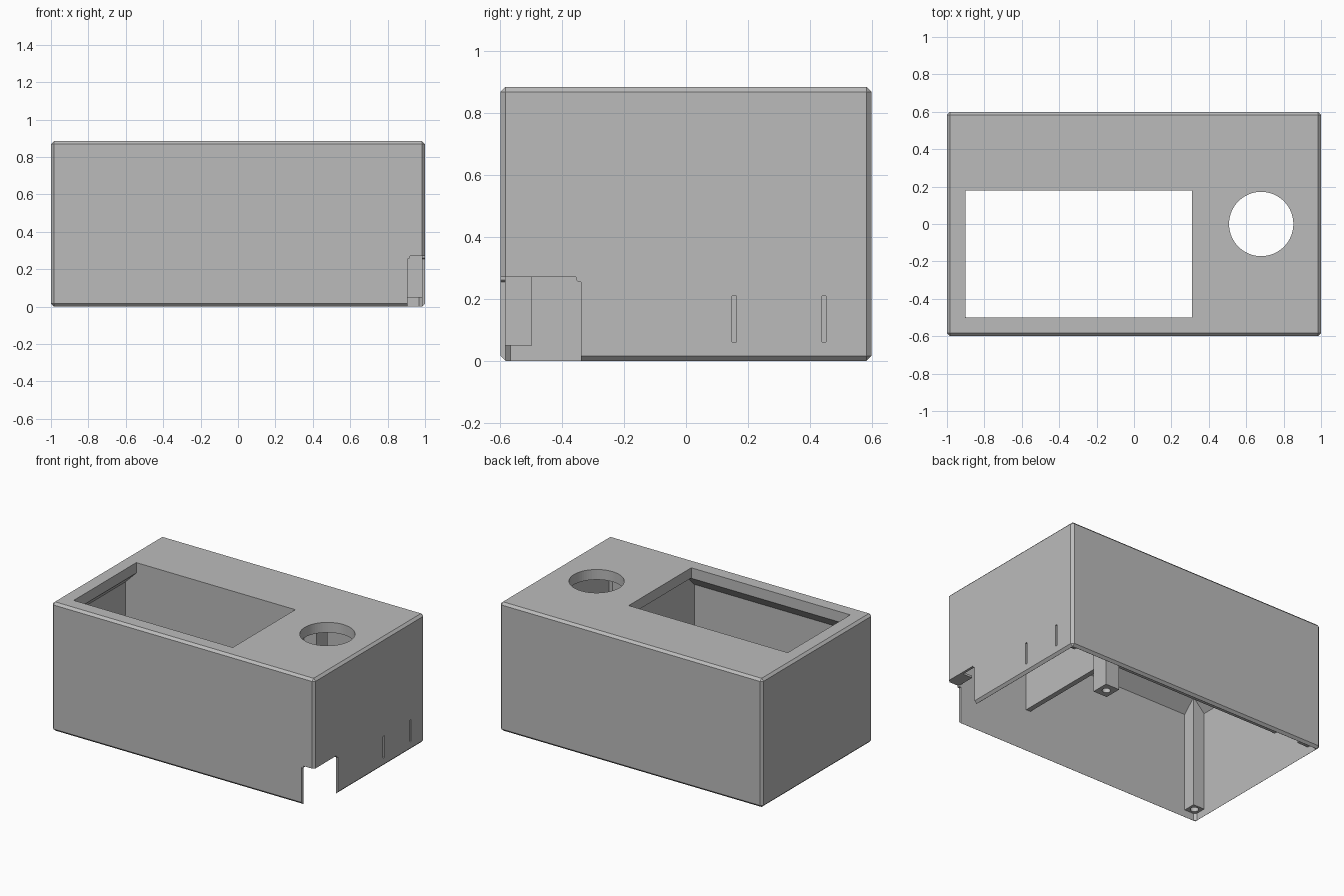
import bpy, bmesh
from mathutils import Vector

old = bpy.data.objects.get("Cube")
if old:
    bpy.data.objects.remove(old, do_unlink=True)

HX, HY, H = 1.0, 0.6, 0.885     # outer half sizes and height
WALL, CHAMFER = 0.017, 0.016
IX, IY = HX - WALL, HY - WALL   # inner half sizes
CEILING, RAMP = 0.815, 0.085
POST = 0.085

grey = bpy.data.materials.new("plain grey")
grey.use_nodes = True
grey.diffuse_color = (0.5, 0.5, 0.5, 1)
grey.node_tree.nodes["Principled BSDF"].inputs["Base Color"].default_value = (0.5, 0.5, 0.5, 1)


def finish(name, bm):
    bmesh.ops.recalc_face_normals(bm, faces=bm.faces)
    mesh = bpy.data.meshes.new(name)
    bm.to_mesh(mesh)
    bm.free()
    mesh.materials.append(grey)
    obj = bpy.data.objects.new(name, mesh)
    bpy.context.collection.objects.link(obj)
    return obj


def box_bm(lo, hi):
    bm = bmesh.new()
    bmesh.ops.create_cube(bm, size=1)
    lo, hi = Vector(lo), Vector(hi)
    for v in bm.verts:
        v.co = (lo + hi) / 2 + v.co * (hi - lo)
    return bm


def box(name, lo, hi):
    return finish(name, box_bm(lo, hi))


def cylinder(name, x, y, radius, z0, z1, sides):
    bm = bmesh.new()
    bmesh.ops.create_cone(bm, cap_ends=True, segments=sides, radius1=radius,
                          radius2=radius, depth=z1 - z0)
    bmesh.ops.translate(bm, verts=bm.verts, vec=(x, y, (z0 + z1) / 2))
    return finish(name, bm)


def cut(target, cutter):
    mod = target.modifiers.new("cut", 'BOOLEAN')
    mod.operation, mod.solver, mod.object = 'DIFFERENCE', 'EXACT', cutter
    cutter.hide_render = True
    bpy.context.view_layer.objects.active = target
    bpy.ops.object.modifier_apply(modifier=mod.name)
    bpy.data.objects.remove(cutter, do_unlink=True)


# Outer case with small chamfers on every edge
bm = box_bm((-HX, -HY, 0), (HX, HY, H))
bmesh.ops.bevel(bm, geom=bm.edges[:], offset=CHAMFER, segments=1, affect='EDGES')
case = finish("case_shell", bm)

# Cavity, open below, with sloped shoulders under the thick top
bm = box_bm((-IX, -IY, -0.1), (IX, IY, CEILING - RAMP))
upright = [e for e in bm.edges if abs(e.verts[0].co.z - e.verts[1].co.z) > 0.1]
bmesh.ops.bevel(bm, geom=upright, offset=0.015, segments=1, affect='EDGES')
top = max(bm.faces, key=lambda f: f.calc_center_median().z)
new = bmesh.ops.extrude_face_region(bm, geom=[top])["geom"]
bmesh.ops.delete(bm, geom=[top], context='FACES_ONLY')
for v in [g for g in new if isinstance(g, bmesh.types.BMVert)]:
    v.co.x *= (IX - RAMP) / IX
    v.co.y *= (IY - RAMP) / IY
    v.co.z = CEILING
cut(case, finish("cavity_cutter", bm))

# Window and round opening in the top
cut(case, box("window_cutter", (-0.9, -0.5, 0.7), (0.31, 0.18, 1)))
cut(case, cylinder("round_cutter", 0.68, 0, 0.172, 0.7, 1, 64))

# Lower corner notch with rounded ends
bm = box_bm((0.905, -0.7, -0.1), (1.1, -0.34, 0.27))
corners = [e for e in bm.edges
           if all(v.co.z > 0.2 for v in e.verts)
           and (all(v.co.x < 1 for v in e.verts) or all(v.co.y > -0.5 for v in e.verts))]
bmesh.ops.bevel(bm, geom=corners, offset=0.015, segments=3, affect='EDGES')
cut(case, finish("notch_cutter", bm))

# Thin side slots
for y in (0.156, 0.446):
    cut(case, box("slot_cutter", (0.95, y - 0.007, 0.06), (1.1, y + 0.007, 0.21)))

# Inner partitions enclosing the window bay
box("rear_partition", (-IX, 0.18, 0.29), (0.37, 0.22, CEILING))
box("side_partition", (0.345, -IY, 0.29), (0.38, 0.22, CEILING))

# Ledge closing the space above the notch
box("notch_ledge", (0.91, -IY, 0.27), (IX, -0.47, 0.285))


# Screw posts with pilot holes
def screw_post(name, x0, x1, y0, y1):
    post = box(name, (x0, y0, 0.05), (x1, y1, CEILING + 0.01))
    cut(post, cylinder("pilot_cutter", (x0 + x1) / 2, (y0 + y1) / 2, 0.026, 0, 0.3, 24))


for name, sx, sy in (("front_right_post", -1, -1),
                     ("back_right_post", -1, 1),
                     ("back_left_post", 1, 1)):
    xs = sorted((sx * IX, sx * (IX - POST)))
    ys = sorted((sy * IY, sy * (IY - POST)))
    screw_post(name, *xs, *ys)
screw_post("middle_post", 0.367, 0.473, 0.175, 0.295)
